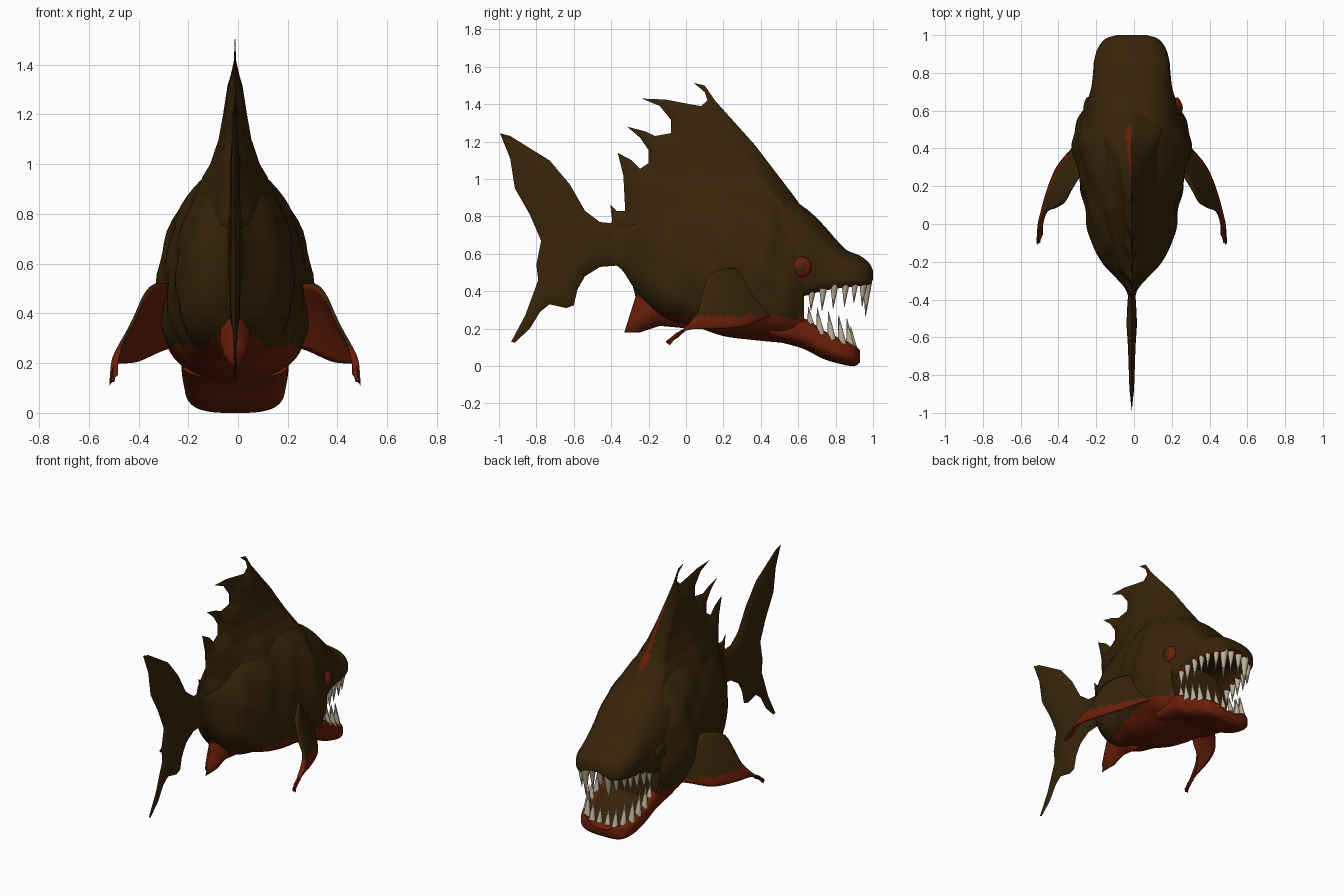
import bpy, bmesh, math
from mathutils import Vector, Matrix
from mathutils.geometry import intersect_point_line

if "Cube" in bpy.data.objects:
    bpy.data.objects.remove(bpy.data.objects["Cube"])


def material(name, rgb):
    m = bpy.data.materials.new(name)
    m.use_nodes = True
    m.diffuse_color = (*rgb, 1)
    m.node_tree.nodes["Principled BSDF"].inputs["Base Color"].default_value = (*rgb, 1)
    return m


BROWN = material("dark brown skin", (.039, .018, .003))
RED = material("rust red skin", (.145, .014, .003))
CREAM = material("tooth cream", (.5, .43, .31))
PUPIL = material("eye dark red", (.07, .018, .004))
CENTRE = -.012


def finish(name, bm, mats, rule=None, angle=50):
    """Turn a bmesh into a smooth object; rule(centre, normal) picks the colour."""
    bm.normal_update()
    for f in bm.faces:
        f.smooth = True
        if rule:
            f.material_index = int(rule(f.calc_center_median(), f.normal))
    me = bpy.data.meshes.new(name)
    bm.to_mesh(me)
    bm.free()
    for m in mats:
        me.materials.append(m)
    me.set_sharp_from_angle(angle=math.radians(angle))
    ob = bpy.data.objects.new(name, me)
    ob.location.x = CENTRE
    bpy.context.collection.objects.link(ob)
    return ob


def spline(points, n):
    """Catmull-Rom resampling, n steps per span."""
    p = [Vector(q) for q in points]
    p = [p[0] * 2 - p[1]] + p + [p[-1] * 2 - p[-2]]
    out = []
    for i in range(1, len(p) - 2):
        a, b, c, d = p[i - 1:i + 3]
        for k in range(n):
            t = k / n
            out.append(.5 * (2 * b + (c - a) * t + (2 * a - 5 * b + 4 * c - d) * t * t
                             + (3 * b - a - 3 * c + d) * t ** 3))
    return out + [p[-2]]


def loft(name, rows, mid, p_top, p_bot, rule, hollow=0, lumps=0, seg=64):
    """Rows are (y, top, bottom, half width); hollow > 0 dents the top, < 0 the underside."""
    bm = bmesh.new()
    rings = []
    for y, top, bot, w in spline(rows, 6):
        h = top - bot
        zm = bot + h * mid
        ring = []
        for k in range(seg):
            a = math.tau * (k + .5) / seg
            c, s = math.cos(a), math.sin(a)
            p = p_top if s > 0 else p_bot
            x = math.copysign(abs(c) ** (2 / p), c)
            z = zm + (top - zm if s > 0 else zm - bot) * math.copysign(abs(s) ** (2 / p), s)
            if hollow * s > 0:
                z -= hollow * h * max(0, 1 - (abs(x) / .8) ** 4)
            swell = 1 + lumps * math.sin(y * 24 + z * 9) * math.cos(z * 17 - y * 7)
            ring.append(bm.verts.new((x * w * swell, y, z)))
        rings.append(ring)
    for r, q in zip(rings, rings[1:]):
        for k in range(seg):
            j = (k + 1) % seg
            bm.faces.new((r[k], r[j], q[j], q[k]))
    bm.faces.new(rings[0])
    bm.faces.new(rings[-1])
    bmesh.ops.recalc_face_normals(bm, faces=bm.faces)
    return finish(name, bm, [BROWN, RED], rule)


def plate(name, outline, thickness, soft, rule, step=.03):
    """Fill a side outline (y, z) and swell it both ways, thinning to its edge."""
    pts = [Vector((0, y, z)) for y, z in outline]
    edges = list(zip(pts, pts[1:] + pts[:1]))

    def depth(v):
        best = 9
        for a, b in edges:
            q, t = intersect_point_line(v, a, b)
            best = min(best, (v - a.lerp(b, min(1, max(0, t)))).length)
        return best

    bm = bmesh.new()
    bm.faces.new([bm.verts.new(p) for p in pts])
    bm.normal_update()
    bmesh.ops.triangulate(bm, faces=bm.faces, ngon_method="EAR_CLIP")
    for axis in (1, 2):
        lo, hi = min(p[axis] for p in pts), max(p[axis] for p in pts)
        n = Vector((0, axis == 1, axis == 2))
        for k in range(1, int((hi - lo) / step) + 1):
            bmesh.ops.bisect_plane(bm, geom=bm.verts[:] + bm.edges[:] + bm.faces[:],
                                   plane_co=n * (lo + k * step), plane_no=n)
    half = bm.verts[:]
    copy = bmesh.ops.duplicate(bm, geom=bm.verts[:] + bm.edges[:] + bm.faces[:])["geom"]
    other = [g for g in copy if isinstance(g, bmesh.types.BMVert)]
    for verts, side in ((half, 1), (other, -1)):
        for v in verts:
            d = depth(v.co)
            v.co.x = side * thickness(v.co.y, v.co.z) * min(1, d / soft) ** .7 if d > .001 else 0
    bmesh.ops.remove_doubles(bm, verts=bm.verts, dist=.0005)
    bmesh.ops.recalc_face_normals(bm, faces=bm.faces)
    return finish(name, bm, [BROWN, RED], rule)


def ramp(x, stops):
    for (a, u), (b, v) in zip(stops, stops[1:]):
        if x <= b:
            return u + (v - u) * max(0, x - a) / (b - a)
    return stops[-1][1]


# Trunk with a red belly
def belly(c, n):
    return n.y < .9 and c.y > -.3 and c.z < ramp(c.y, [(-.3, .37), (-.1, .27), (.4, .27), (.6, .25)])


loft("body", [(-.47, .76, .55, .012), (-.36, .76, .53, .026), (-.28, .8, .42, .09),
              (-.2, .86, .32, .16), (-.1, .92, .25, .215), (.05, .98, .21, .24),
              (.2, 1.0, .16, .27), (.35, 1.0, .14, .3), (.45, .97, .13, .31),
              (.55, .91, .12, .28), (.63, .85, .1, .235)], .42, 1.9, 2.5, belly, lumps=.04)

# Head and jaws
loft("upper_jaw", [(.5, .92, .33, .26), (.63, .85, .35, .24), (.72, .77, .38, .215),
                   (.8, .68, .4, .205), (.86, .62, .41, .2), (.93, .59, .42, .18),
                   (.98, .55, .43, .14), (1, .51, .46, .08)], .35, 2.4, 4,
     lambda c, n: n.z < -.6 and c.y > .66 and (abs(c.x) > .15 or c.y > .92), hollow=-.3)
loft("lower_jaw", [(.45, .26, .14, .21), (.62, .27, .095, .215), (.73, .205, .04, .205),
                   (.83, .155, .01, .195), (.9, .12, 0, .165), (.93, .09, .02, .1)], .5, 4, 3,
     lambda c, n: not (n.z > .1 and abs(c.x) < .145 and c.y < .88), hollow=.4)

# Back fin with four hooked spikes
SPINE = [(.64, .82), (.58, .905), (.37, 1.18), (.155, 1.42), (.1, 1.5), (.04, 1.515), (.1, 1.465),
         (.115, 1.42), (.08, 1.39), (.02, 1.4), (-.11, 1.425), (-.235, 1.43), (-.14, 1.39),
         (-.08, 1.315), (-.08, 1.245), (-.165, 1.23), (-.22, 1.255), (-.315, 1.28),
         (-.245, 1.22), (-.2, 1.155), (-.2, 1.085), (-.245, 1.055), (-.29, 1.1), (-.365, 1.14),
         (-.335, 1.02), (-.325, .83), (-.37, .83), (-.405, .865), (-.395, .78), (-.42, .68),
         (.5, .68)]
WEDGE = [(.8, .19), (.95, .13), (1, .1), (1.1, .066), (1.2, .048), (1.4, .017), (1.52, .008)]


def fin_edge(c, n):
    front = .24 < c.y < .52 and c.z > 1.18 + (.37 - c.y) * 1.25 - .03
    hook = -.3 < c.y < -.17 and 1.235 < c.z < 1.29 and n.z > .1
    return c.x < 0 and (front or hook)


plate("back_fin", SPINE,
      lambda y, z: ramp(z, WEDGE) * min(1, max(.1, (y + .42) / .5)), .08, fin_edge, step=.02)

# Tail fin
TAIL = [(-.995, 1.245), (-.94, 1.23), (-.73, 1.1), (-.62, .97), (-.54, .83), (-.46, .77),
        (-.36, .76), (-.33, .54), (-.46, .53), (-.54, .48), (-.58, .41), (-.6, .325), (-.64, .31),
        (-.73, .33), (-.78, .29), (-.835, .2), (-.915, .125), (-.935, .13), (-.86, .27),
        (-.79, .46), (-.8, .54), (-.775, .67), (-.835, .81), (-.915, .95), (-.94, 1.11)]
plate("tail_fin", TAIL,
      lambda y, z: ramp(y, [(-1, .008), (-.65, .02), (-.53, .028), (-.4, .022)]), .06, None)

# Belly fin
plate("belly_fin", [(-.3, .49), (-.27, .37), (-.33, .18), (-.245, .18), (-.14, .215),
                    (.02, .2), (.1, .3), (-.1, .45)],
      lambda y, z: .06, .07, lambda c, n: c.z < .38)

# Side fins: a sheet between a leading and a trailing edge
LEAD = [(.25, .47, .27), (.31, .41, .25), (.4, .3, .21), (.46, .15, .2), (.495, 0, .19), (.495, -.1, .12)]
TRAIL = [(.25, .31, .52), (.32, .2, .52), (.365, .12, .48), (.41, .085, .38), (.455, .05, .27), (.485, -.09, .125)]
for label, side in (("left", 1), ("right", -1)):
    bm = bmesh.new()
    rows = []
    for a, b in zip(spline(LEAD, 4), spline(TRAIL, 4)):
        row = []
        for k in range(13):
            v = a.lerp(b, k / 12)
            v.x = side * (v.x + .015 * math.sin(math.pi * k / 12))
            row.append(bm.verts.new(v))
        rows.append(row)
    for r, q in zip(rows, rows[1:]):
        for k in range(12):
            f = bm.faces.new((r[k], q[k], q[k + 1], r[k + 1]))
            f.normal_update()
            if f.normal.x * side < 0:
                f.normal_flip()
    fin = finish(label + "_side_fin", bm, [BROWN, RED], lambda c, n: c.z < .27)
    mod = fin.modifiers.new("thickness", "SOLIDIFY")
    mod.thickness = .014
    mod.material_offset = 1

# Teeth: (x, y, base z, length), mirrored across the mouth
UPPER = [(.185, .67, .38, .07), (.185, .73, .4, .09), (.175, .79, .42, .1), (.17, .85, .43, .1),
         (.16, .9, .44, .09), (.13, .945, .44, .11), (.085, .965, .45, .17), (.03, .97, .45, .1)]
LOWER = [(.18, .66, .24, .06), (.18, .71, .18, .12), (.175, .77, .15, .13), (.165, .825, .13, .13),
         (.135, .87, .11, .13), (.085, .888, .1, .1), (.03, .89, .1, .08)]
for name, teeth, up in (("upper_teeth", UPPER, -1), ("lower_teeth", LOWER, 1)):
    bm = bmesh.new()
    for x, y, z, size in teeth:
        for side in (1, -1):
            turn = Matrix.Rotation(.12 if up > 0 else math.pi - .05, 4, "X")
            place = Matrix.Translation((x * side, y, z + up * size / 2))
            bmesh.ops.create_cone(bm, cap_ends=True, segments=8, radius1=.014 + size * .08,
                                  radius2=.001, depth=size + .03, matrix=place @ turn)
    finish(name, bm, [CREAM])


# Eyes: a lump on both sides, with a red rim on the left one
def ball(name, x, radius, flat, mat):
    bm = bmesh.new()
    m = Matrix.Translation((x, .615, .53)) @ Matrix.Diagonal((flat, 1, 1, 1))
    bmesh.ops.create_uvsphere(bm, u_segments=24, v_segments=14, radius=radius, matrix=m)
    finish(name, bm, [mat])


ball("right_eye_lump", -.225, .06, .5, BROWN)
ball("left_eye_rim", .235, .056, .55, RED)
ball("left_eye", .25, .034, .6, PUPIL)
